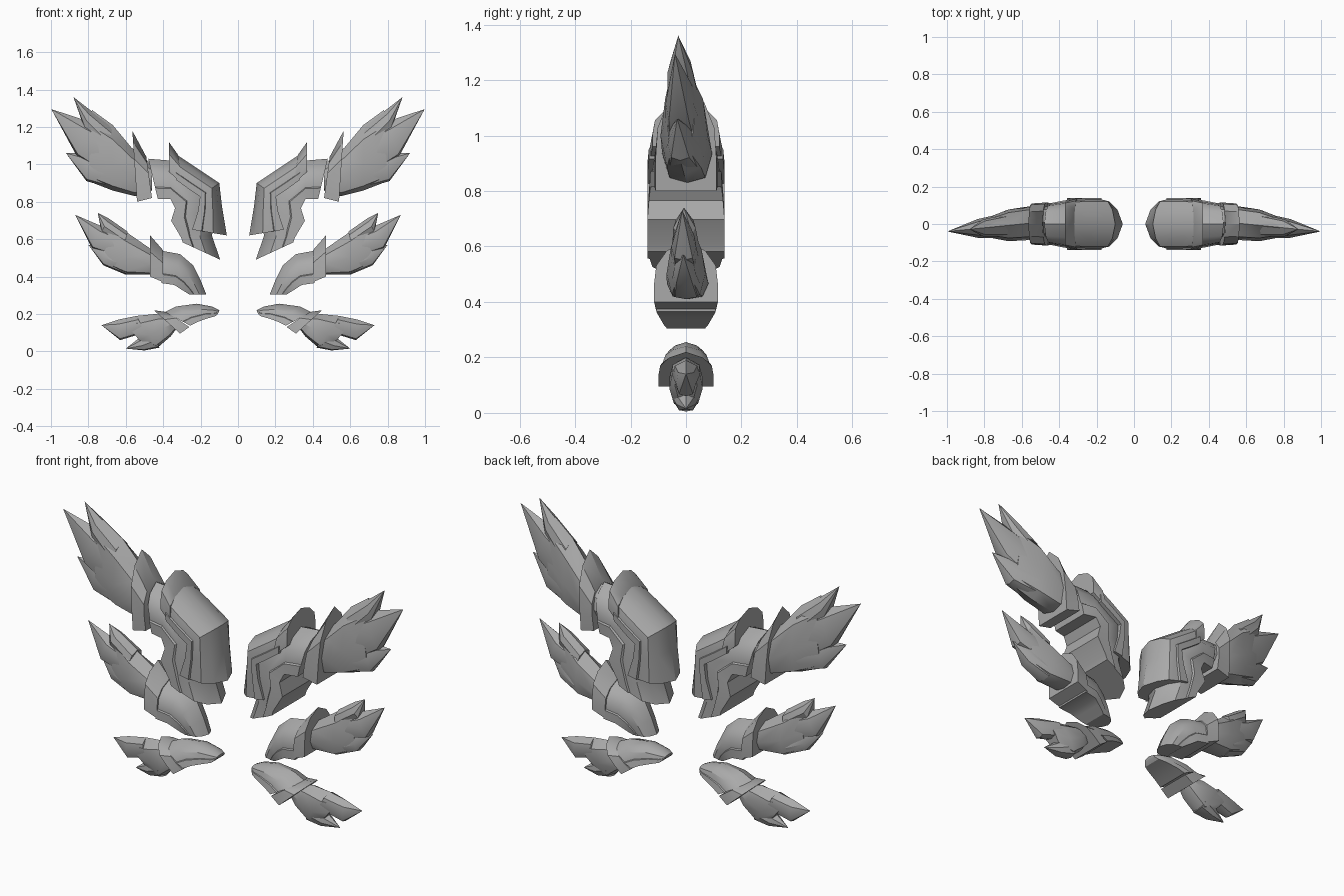
import bpy, bmesh, math

cube = bpy.data.objects.get("Cube")
if cube:
    bpy.data.objects.remove(cube)

metal = bpy.data.materials.new("grey_metal")
metal.use_nodes = True
GREY = (0.4, 0.4, 0.4, 1)
metal.diffuse_color = GREY
metal.node_tree.nodes["Principled BSDF"].inputs["Base Color"].default_value = GREY

# Half cross-sections: (share of half width, share of the way from lower edge to keel)
ARMOUR = [(1, 0), (1, .3), (.93, .6), (.6, .84), (0, 1)]
FEATHER = [(0, 0), (.72, .07), (1, .4), (.8, .78), (0, 1)]
RIM = [(1.07, -.03), (1.07, .25), (.9, .32)]


def loft(name, stations, half, bend=0, grow=1):
    """Skin a symmetric section through stations (keel x, keel z, edge x, edge z, half width)."""
    section = half + [(-s, t) for s, t in reversed(half) if s > 0]
    bm = bmesh.new()
    rings = []
    for kx, kz, ex, ez, w in stations:
        ring = []
        for s, t in section:
            x, z = ex + (kx - ex) * t, ez + (kz - ez) * t
            y = s * w * grow - bend * (x - 60) / 40
            ring.append(bm.verts.new((x / 100, y / 100, z / 100)))
        rings.append(ring)
    n = len(section)
    for a, b in zip(rings, rings[1:]):
        for i in range(n):
            j = (i + 1) % n
            bm.faces.new((a[i], a[j], b[j], b[i]))
    bm.faces.new(rings[0])
    bm.faces.new(rings[-1])
    bmesh.ops.remove_doubles(bm, verts=bm.verts, dist=1e-5)
    bmesh.ops.recalc_face_normals(bm, faces=bm.faces)
    mesh = bpy.data.meshes.new(name)
    bm.to_mesh(mesh)
    bm.free()
    mesh.materials.append(metal)
    mesh.shade_smooth()
    mesh.set_sharp_from_angle(angle=math.radians(32))
    obj = bpy.data.objects.new(name, mesh)
    bpy.context.collection.objects.link(obj)
    obj.modifiers.new("both_sides", 'MIRROR').use_axis[0] = True


def plate(name, stations):
    """Armour plate with a raised rim along its lower edge."""
    loft(name, stations, ARMOUR)
    loft(name + "_rim", stations, RIM)


def feathers(name, body, blades, bend):
    """Feather bundle: a rounded body ending in pointed blades."""
    loft(name + "_body", body, FEATHER, bend)
    for i, (root, middle, tip) in enumerate(blades):
        loft(f"{name}_blade_{i + 1}", [root, middle, tip + tip + (0,)], FEATHER, bend)


# Upper wing
plate("upper_plate", [
    (48, 103, 43, 82, 10.5), (36, 102, 36, 82, 12), (12, 89, 33, 77, 12.5),
    (10, 77, 35, 70, 13), (14, 62, 30, 61, 13), (9.5, 49, 29, 58, 13)])
loft("upper_collar", [(56.5, 118, 54, 80, 11), (49, 104, 46, 82, 11.5)], ARMOUR)
plate("upper_cap", [
    (34, 106, 33, 92, 12.5), (25, 100, 26, 87, 13), (10, 90, 20, 83, 13),
    (8.5, 77, 21, 75, 13), (6, 62, 24, 65, 13)])
loft("upper_cap_collar", [(37, 112, 37, 96, 12), (32, 105, 30, 90, 13.3)], ARMOUR)
feathers("upper_feather", [
    (46, 100, 46, 86, 8), (57, 109, 55, 83, 9), (67, 121, 67, 86, 8.5), (78, 129, 80, 91, 5)],
    [((67, 120, 70, 105, 6), (79, 129, 82, 119, 4.5), (88, 136)),
     ((70, 118, 72, 95, 6.5), (80, 123, 86, 104, 5), (99.8, 129.5)),
     ((68, 105, 67, 87, 7), (80, 106, 81, 91, 4.5), (92, 106))], 4)

# Middle wing
plate("middle_plate", [
    (42, 54, 41, 37, 10), (31, 52, 34, 36, 9.5), (24, 46, 31, 34, 8.5),
    (20, 38, 28, 32, 7.5), (17, 30.5, 26, 30.5, 6.5)])
loft("middle_collar", [(47, 62, 47, 40, 11.5), (40, 54, 40, 37, 10.8)], ARMOUR)
feathers("middle_feather", [
    (38, 50, 39, 41, 6), (47, 55, 49, 41, 7.5), (60, 64, 60, 41, 7), (69, 71, 72, 46, 4)],
    [((59, 64, 61, 56, 5), (69, 71, 73, 64, 4), (75, 74)),
     ((62, 62, 63, 50, 5), (73, 67, 78, 55, 4.5), (87, 73)),
     ((60, 52, 60, 41, 5.5), (71, 57, 72, 46, 4), (80, 57))], 2)

# Lower wing
plate("lower_plate", [
    (39, 21, 26, 14, 9), (33, 24, 22, 16, 8), (22, 25.5, 16, 18, 6.5),
    (14, 24, 12, 19, 5), (10, 22, 10.5, 20.5, 3.5)])
loft("lower_collar", [(45, 22, 31, 9.5, 10), (38, 21, 26, 13, 9.5)], ARMOUR)
feathers("lower_feather", [
    (39, 19, 33, 12, 5), (44, 20, 36, 8, 6), (54, 19, 43, 2, 6), (62, 17, 52, 5, 4)],
    [((54, 19, 50, 10, 5), (64, 17, 63, 6, 3.5), (73, 14)),
     ((46, 12, 42, 2, 5), (53, 7, 50, .5, 3.5), (60, 1.5))], 0)
